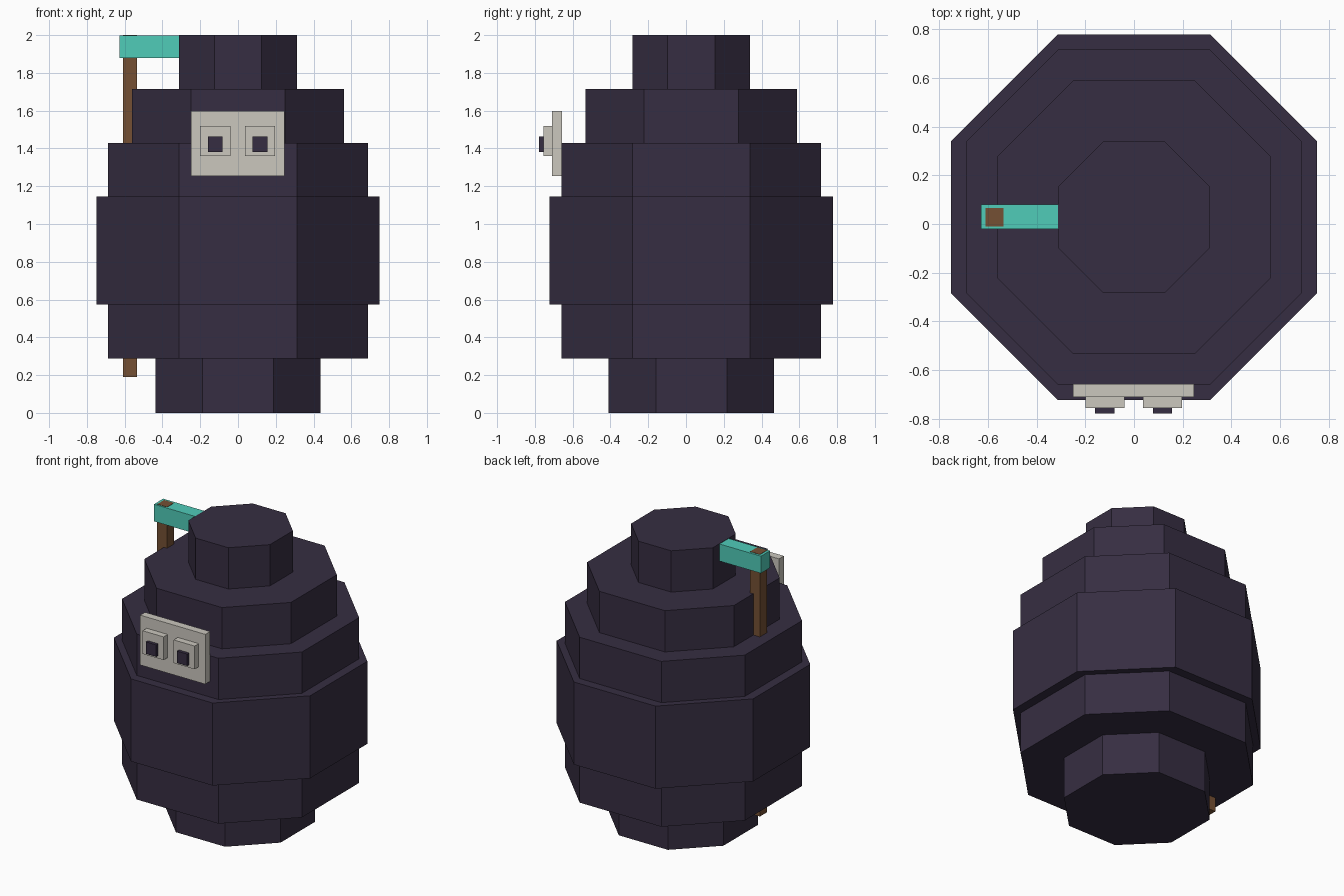
import bpy

if "Cube" in bpy.data.objects:
    bpy.data.objects.remove(bpy.data.objects["Cube"], do_unlink=True)

CENTRE_Y = 0.028


def material(name, r, g, b):
    mat = bpy.data.materials.new(name)
    mat.use_nodes = True
    mat.diffuse_color = (r, g, b, 1)
    mat.node_tree.nodes["Principled BSDF"].inputs["Base Color"].default_value = (r, g, b, 1)
    return mat


def add_mesh(name, verts, faces, mat):
    mesh = bpy.data.meshes.new(name)
    mesh.from_pydata(verts, [], faces)
    mesh.materials.append(mat)
    obj = bpy.data.objects.new(name, mesh)
    bpy.context.collection.objects.link(obj)
    return obj


def prism(name, outline, z0, z1, mat):
    """Extrude a counter-clockwise outline from z0 to z1."""
    n = len(outline)
    verts = [(x, y, z) for z in (z0, z1) for x, y in outline]
    faces = [tuple(reversed(range(n))), tuple(range(n, 2 * n))]
    faces += [(i, (i + 1) % n, n + (i + 1) % n, n + i) for i in range(n)]
    return add_mesh(name, verts, faces, mat)


def box(name, x0, x1, y0, y1, z0, z1, mat):
    return prism(name, [(x0, y0), (x1, y0), (x1, y1), (x0, y1)], z0, z1, mat)


def octagon(half, flat):
    """Square of the given half width with its corners cut back to the flat."""
    quarter = [(half, -flat), (half, flat)]
    points = []
    for _ in range(4):
        points += quarter
        quarter = [(-y, x) for x, y in quarter]
    return [(x, y + CENTRE_Y) for x, y in points]


dark = material("dark plum", 0.037, 0.027, 0.054)
cream = material("warm grey", 0.597, 0.571, 0.515)
teal = material("teal", 0.080, 0.604, 0.485)
brown = material("wood brown", 0.178, 0.080, 0.034)

# Stacked body tiers: name, half width, half flat, bottom, top
TIERS = [
    ("base", 0.437, 0.188, 0.0, 0.288),
    ("lower_body", 0.687, 0.312, 0.288, 0.575),
    ("middle_body", 0.75, 0.312, 0.575, 1.145),
    ("upper_body", 0.687, 0.312, 1.145, 1.43),
    ("shoulder", 0.56, 0.25, 1.43, 1.715),
    ("head_top", 0.312, 0.125, 1.715, 2.0),
]
for name, half, flat, z0, z1 in TIERS:
    prism(name, octagon(half, flat), z0, z1, dark)

# Face plate with raised eyes and pupils
box("face_plate", -0.25, 0.247, -0.71, -0.657, 1.253, 1.597, cream)
for side, x in (("right", -0.12), ("left", 0.117)):
    box(side + "_eye", x - 0.08, x + 0.08, -0.755, -0.71, 1.36, 1.52, cream)
    box(side + "_pupil", x - 0.039, x + 0.039, -0.777, -0.755, 1.38, 1.462, dark)

# Tool on the right side: wooden shaft through a teal head
box("tool_shaft", -0.61, -0.535, -0.01, 0.065, 0.19, 2.0, brown)
box("tool_head", -0.628, -0.25, -0.02, 0.08, 1.88, 1.998, teal)
